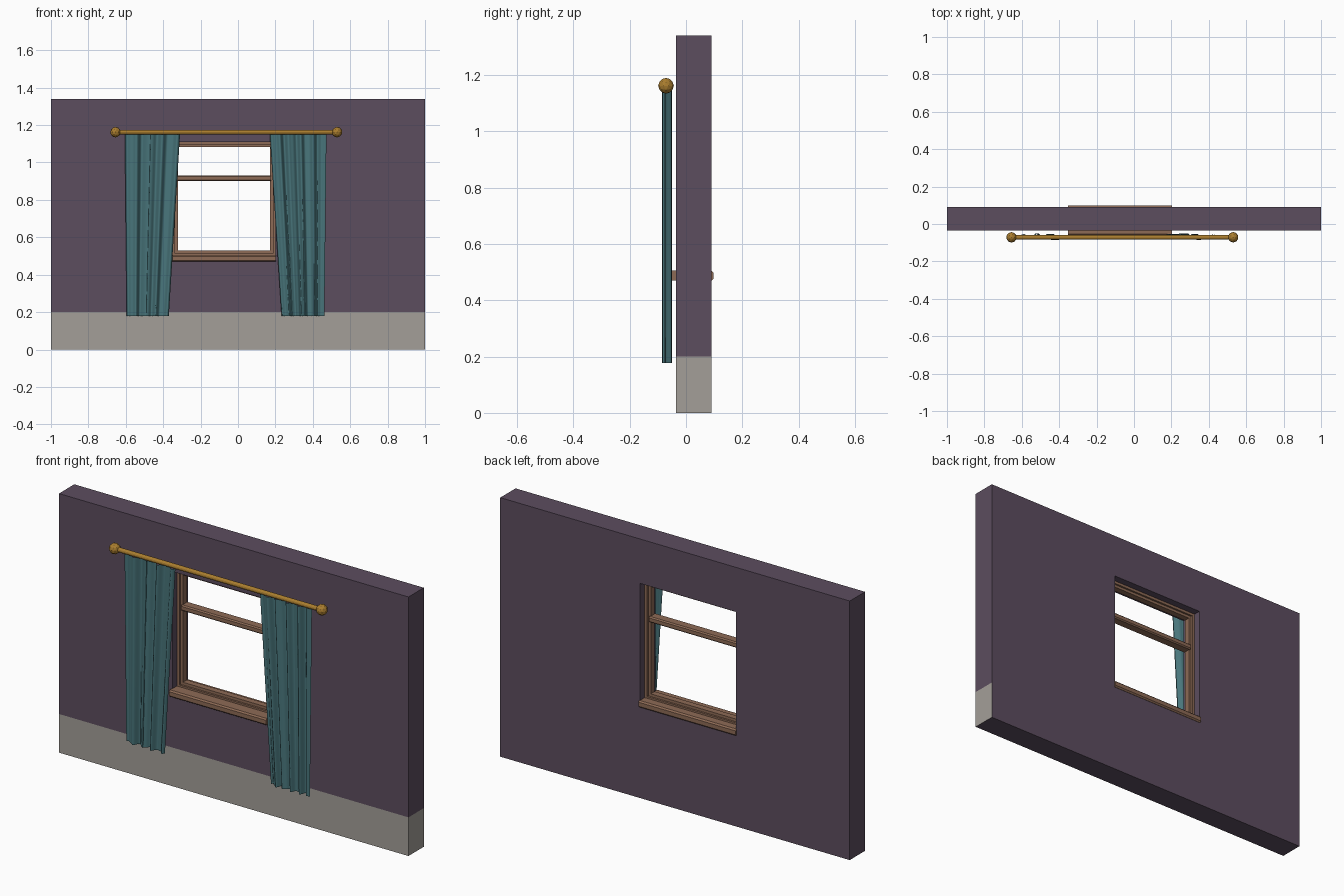
import bpy, bmesh, math
from mathutils import Matrix, Vector

cube = bpy.data.objects.get("Cube")
if cube:
    bpy.data.objects.remove(cube, do_unlink=True)


def material(name, rgb):
    m = bpy.data.materials.new(name)
    m.use_nodes = True
    m.diffuse_color = (*rgb, 1)
    m.node_tree.nodes["Principled BSDF"].inputs["Base Color"].default_value = (*rgb, 1)
    return m


PURPLE = material("wall purple", (0.107, 0.074, 0.114))
GREY = material("skirting grey", (0.37, 0.345, 0.315))
WOOD = material("window wood", (0.27, 0.145, 0.092))
TEAL = material("curtain teal", (0.066, 0.18, 0.2))
BRASS = material("rod brass", (0.4, 0.205, 0.028))


def finish(name, bm, *mats, smooth=False):
    mesh = bpy.data.meshes.new(name)
    for f in bm.faces:
        f.smooth = smooth
    bm.to_mesh(mesh)
    bm.free()
    for m in mats:
        mesh.materials.append(m)
    ob = bpy.data.objects.new(name, mesh)
    bpy.context.collection.objects.link(ob)
    return ob


def box(name, xs, ys, zs, mat, bevel=0):
    bm = bmesh.new()
    lo, hi = Vector((xs[0], ys[0], zs[0])), Vector((xs[1], ys[1], zs[1]))
    mat4 = Matrix.Translation((lo + hi) / 2) @ Matrix.Diagonal((*(hi - lo), 1))
    bmesh.ops.create_cube(bm, size=1, matrix=mat4)
    if bevel:
        # chamfer only the edges that run along x
        long_edges = [e for e in bm.edges
                      if abs(e.verts[0].co.x - e.verts[1].co.x) > 0.1]
        bmesh.ops.bevel(bm, geom=long_edges, offset=bevel, segments=1, affect='EDGES')
    return finish(name, bm, mat)


# Opening in the wall
LEFT, RIGHT, SILL, HEAD = -0.35, 0.20, 0.475, 1.11
FRONT, BACK = -0.035, 0.09

# Wall: a grid of panels with the window cell left out, extruded to depth
cols, rows = [-1, LEFT, RIGHT, 1], [0, 0.2, SILL, HEAD, 1.34]
bm = bmesh.new()
grid = [[bm.verts.new((x, FRONT, z)) for x in cols] for z in rows]
for r in range(len(rows) - 1):
    for c in range(len(cols) - 1):
        if (r, c) != (2, 1):
            bm.faces.new((grid[r][c], grid[r][c + 1], grid[r + 1][c + 1], grid[r + 1][c]))
ext = bmesh.ops.extrude_face_region(bm, geom=bm.faces[:], use_keep_orig=True)
bmesh.ops.translate(bm, vec=(0, BACK - FRONT, 0),
                    verts=[v for v in ext["geom"] if isinstance(v, bmesh.types.BMVert)])
bmesh.ops.recalc_face_normals(bm, faces=bm.faces[:])
# Grey lower band on the front and on the left end
for f in bm.faces:
    low = f.calc_center_median().z < 0.2
    f.material_index = int(low and (f.normal.y < -0.5 or f.normal.x > 0.5))
finish("wall", bm, PURPLE, GREY)


# Window frame: an outer casing and a narrower sash inside it
def ring(name, inset, width, ys, bottom):
    x0, x1, z0, z1 = LEFT + inset, RIGHT - inset, bottom, HEAD - inset
    box(name + "_right_stile", (x0, x0 + width), ys, (z0, z1), WOOD)
    box(name + "_left_stile", (x1 - width, x1), ys, (z0, z1), WOOD)
    box(name + "_top_rail", (x0 + width, x1 - width), ys, (z1 - width, z1), WOOD)
    box(name + "_bottom_rail", (x0 + width, x1 - width), ys, (z0, z0 + width), WOOD)


ring("casing", 0, 0.014, (0.0, 0.052), 0.5)
ring("sash", 0.014, 0.014, (0.01, 0.042), 0.514)
box("meeting_rail", (LEFT + 0.024, RIGHT - 0.024), (0.0, 0.052), (0.9, 0.93), WOOD, 0.006)
box("window_sill", (LEFT - 0.003, RIGHT + 0.003), (-0.06, 0.098), (0.47, 0.505), WOOD, 0.007)

# Curtain rod with ball finials
ROD_Y, ROD_Z, ROD_ENDS = -0.071, 1.162, (-0.655, 0.53)
bm = bmesh.new()
turn = Matrix.Translation((sum(ROD_ENDS) / 2, ROD_Y, ROD_Z)) @ Matrix.Rotation(math.pi / 2, 4, 'Y')
bmesh.ops.create_cone(bm, cap_ends=True, segments=12, radius1=0.012, radius2=0.012,
                      depth=ROD_ENDS[1] - ROD_ENDS[0], matrix=turn)
finish("curtain_rod", bm, BRASS)
for side, x in zip(("right", "left"), ROD_ENDS):
    bm = bmesh.new()
    bmesh.ops.create_icosphere(bm, subdivisions=2, radius=0.028,
                               matrix=Matrix.Translation((x, ROD_Y, ROD_Z)))
    finish(side + "_finial", bm, BRASS)


# Curtains: pleated sheets that narrow towards the hem
def curtain(name, top, hem, folds, tuck):
    bm = bmesh.new()
    n, m = 72, 10
    verts = []
    for j in range(m + 1):
        t = j / m
        x0 = top[0] + (hem[0] - top[0]) * t
        x1 = top[1] + (hem[1] - top[1]) * t
        line = []
        for i in range(n + 1):
            u = i / n
            wave = 0.7 * math.sin(math.tau * folds * u) + 0.3 * math.sin(math.tau * folds * 1.7 * u + 1)
            s = u + tuck * math.exp(-((u - 0.4) / 0.04) ** 2)
            line.append(bm.verts.new((x0 + (x1 - x0) * s, -0.0675 + 0.018 * wave,
                                      1.15 + (0.178 - 1.15) * t)))
        verts.append(line)
    for a, b in zip(verts, verts[1:]):
        for i in range(n):
            bm.faces.new((b[i], b[i + 1], a[i + 1], a[i]))
    finish(name, bm, TEAL, smooth=True)


curtain("right_curtain", (-0.605, -0.31), (-0.595, -0.37), 4, 0.06)
curtain("left_curtain", (0.17, 0.473), (0.233, 0.462), 5, 0)
